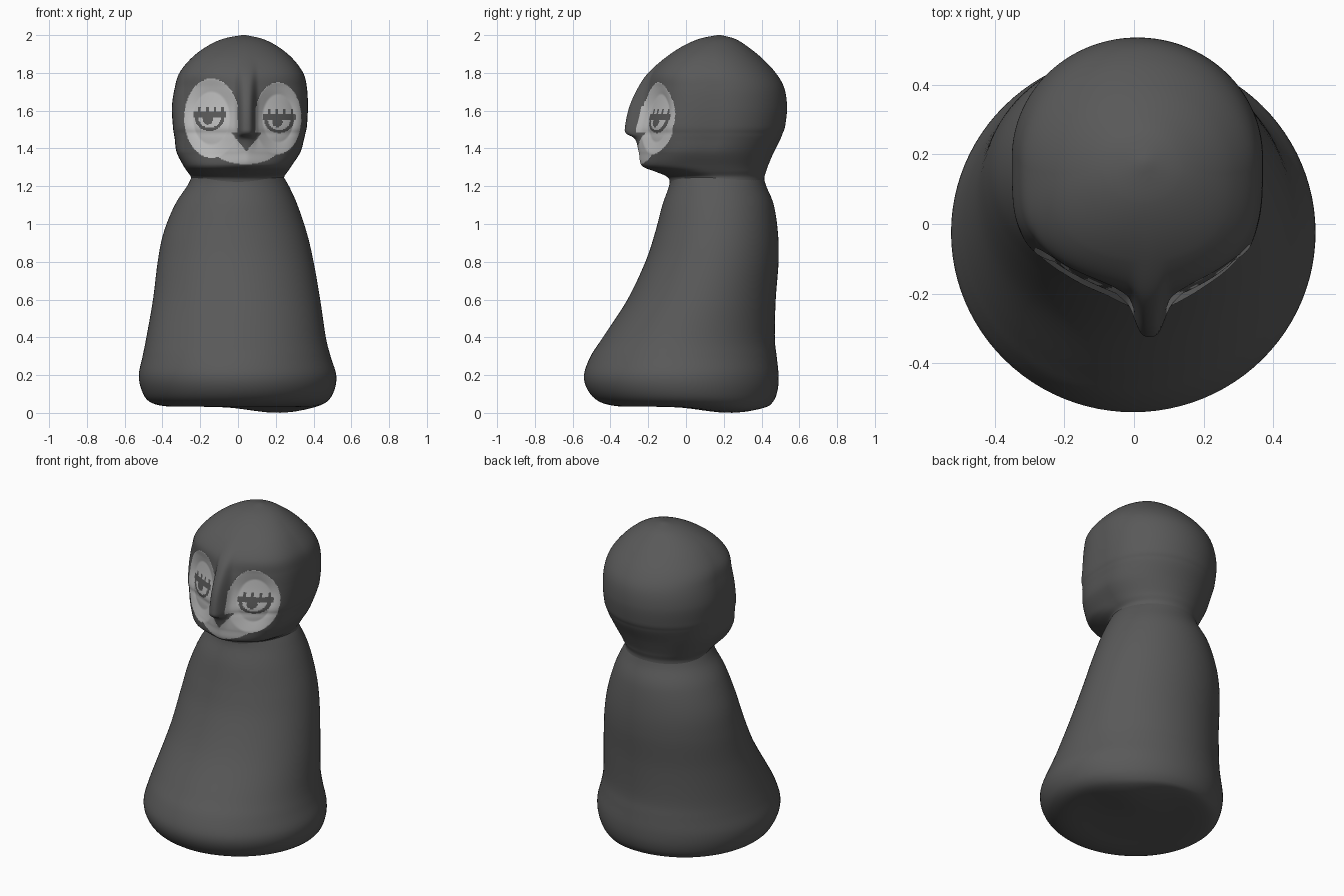
import bpy
import bmesh
from math import cos, sin, exp, pi, hypot

cube = bpy.data.objects.get("Cube")
if cube:
    bpy.data.objects.remove(cube, do_unlink=True)


def material(name, value):
    mat = bpy.data.materials.new(name)
    mat.use_nodes = True
    colour = (value, value, value, 1)
    mat.diffuse_color = colour
    bsdf = mat.node_tree.nodes["Principled BSDF"]
    bsdf.inputs["Base Color"].default_value = colour
    bsdf.inputs["Roughness"].default_value = 0.7
    return mat


CHARCOAL = material("charcoal", 0.1)
PALE = material("pale_grey", 0.5)


def refine(keys, step):
    """Smooth spline through the key rings."""
    rings = []
    for i in range(len(keys) - 1):
        a, b, c, d = (keys[max(i - 1, 0)], keys[i], keys[i + 1],
                      keys[min(i + 2, len(keys) - 1)])
        count = max(4, round(abs(c[0] - b[0]) / step))
        for k in range(count):
            t = k / count
            rings.append([q + 0.5 * t * (r - p + t * (2 * p - 5 * q + 4 * r - s
                                                      + t * (3 * (q - r) + s - p)))
                          for p, q, r, s in zip(a, b, c, d)])
    rings.append(list(keys[-1]))
    return rings


def loft(name, rings, segments, place, paint=None):
    """Skin a stack of rings; place gives each point, paint picks the pale faces."""
    bm = bmesh.new()
    loops = [[bm.verts.new(place(ring, 2 * pi * j / segments)) for j in range(segments)]
             for ring in rings]
    for low, high in zip(loops, loops[1:]):
        for j in range(segments):
            k = (j + 1) % segments
            bm.faces.new((low[j], low[k], high[k], high[j]))
    bm.faces.new(loops[0][::-1])
    bm.faces.new(loops[-1])
    for face in bm.faces:
        face.smooth = True
        if paint and paint(face.calc_center_median()):
            face.material_index = 1
    mesh = bpy.data.meshes.new(name)
    bm.to_mesh(mesh)
    bm.free()
    mesh.materials.append(CHARCOAL)
    mesh.materials.append(PALE)
    obj = bpy.data.objects.new(name, mesh)
    bpy.context.collection.objects.link(obj)
    return obj


# Body: z, left edge, right edge, front edge, back edge
BODY = [
    (0.035, -0.02, 0.02, -0.02, 0.02),
    (0.035, -0.22, 0.22, -0.22, 0.24),
    (0.035, -0.38, 0.39, -0.36, 0.41),
    (0.06, -0.47, 0.47, -0.46, 0.46),
    (0.12, -0.51, 0.51, -0.52, 0.485),
    (0.2, -0.525, 0.52, -0.54, 0.49),
    (0.3, -0.505, 0.49, -0.505, 0.48),
    (0.4, -0.485, 0.465, -0.44, 0.47),
    (0.6, -0.45, 0.435, -0.31, 0.475),
    (0.8, -0.425, 0.4, -0.215, 0.49),
    (0.95, -0.395, 0.365, -0.165, 0.487),
    (1.1, -0.335, 0.315, -0.125, 0.465),
    (1.2, -0.27, 0.27, -0.09, 0.425),
    (1.25, -0.245, 0.24, -0.085, 0.41),
]


def body_point(ring, angle):
    z, left, right, front, back = ring
    x = (left + right) / 2 + (right - left) / 2 * cos(angle)
    y = (front + back) / 2 + (back - front) / 2 * sin(angle)
    # The underside sags into one low foot
    if z < 0.12:
        z -= 0.033 * exp(-(hypot(x - 0.2, y - 0.22) / 0.2) ** 2) * (0.12 - z) / 0.085
    return x, y, z


# Head: z, left, right, front, back, wedge strength, nose strength
HEAD = [
    (1.22, -0.25, 0.25, -0.085, 0.415, 0, 0),
    (1.25, -0.25, 0.245, -0.1, 0.415, 0, 0),
    (1.28, -0.27, 0.265, -0.17, 0.425, 0.4, 0),
    (1.31, -0.29, 0.285, -0.235, 0.435, 0.8, 0),
    (1.38, -0.325, 0.33, -0.25, 0.465, 1, 0),
    (1.45, -0.335, 0.35, -0.27, 0.5, 1, 0.25),
    (1.48, -0.34, 0.357, -0.318, 0.512, 1, 1),
    (1.52, -0.345, 0.365, -0.322, 0.525, 1, 1),
    (1.62, -0.35, 0.37, -0.3, 0.535, 1, 1),
    (1.72, -0.335, 0.365, -0.255, 0.52, 0.9, 0.6),
    (1.8, -0.31, 0.345, -0.2, 0.475, 0.6, 0.2),
    (1.88, -0.245, 0.285, -0.11, 0.4, 0.3, 0),
    (1.94, -0.165, 0.21, -0.02, 0.325, 0.1, 0),
    (1.98, -0.08, 0.13, 0.07, 0.26, 0, 0),
    (2.0, 0.02, 0.04, 0.165, 0.185, 0, 0),
]
NOSE_X = 0.045
# Face patches: centre x, centre z, half width, half height
LOBES = [(-0.14, 1.56, 0.145, 0.21), (0.212, 1.56, 0.123, 0.19)]
CHIN = (0.04, 1.44, 0.2, 0.125)
EYES = [(-0.15, 1.562), (0.218, 1.55)]


def reach(patch, x, z):
    return hypot((x - patch[0]) / patch[2], (z - patch[1]) / patch[3])


def head_point(ring, angle):
    z, left, right, front, back, wedge, nose = ring
    wedge, nose = max(wedge, 0), max(nose, 0)
    mid_y = back - 0.62 * (right - left) / 1.3
    mid_y = min(mid_y, (front + back) / 2 + 0.1)
    x = (left + right) / 2 + (right - left) / 2 * cos(angle)
    if sin(angle) >= 0:
        return x, mid_y + (back - mid_y) * sin(angle), z
    # Front half: boxy sides, a shallow wedge, then the nose ridge
    power = 2 + 2 * min(wedge, 1)
    base = front + 0.13 * wedge + 0.065 * nose
    bulge = max(0, 1 - abs(cos(angle)) ** power) ** (1 / power)
    y = mid_y - (mid_y - base) * bulge
    y -= 0.13 * wedge * max(0, 1 - hypot(x - NOSE_X, 0.02) / 0.31 + 0.065)
    y -= 0.065 * nose * exp(-((x - NOSE_X) / 0.045) ** 4)
    # Hollow eye discs
    dip = max(1 - reach(lobe, x, z) for lobe in LOBES)
    return x, y + 0.025 * min(1, max(0, dip * 3)), z


def eye_ink(dx, dz):
    if abs(dx) < 0.087 and 0 < dz < 0.03:
        return True                                        # upper lid
    if abs(dx) < 0.085 and 0.03 <= dz < 0.06:
        return (dx + 0.1) % 0.04 < 0.014                   # lashes
    if dz <= 0:
        ring = hypot(dx / 0.078, dz / 0.068)
        return 0.76 < ring < 1 or hypot(dx + 0.01, dz + 0.008) < 0.028
    return False


def is_pale(p):
    x, z = p.x, p.z
    if p.y > 0.08:
        return False
    inside = any(reach(lobe, x, z) < 1 for lobe in LOBES) or reach(CHIN, x, z) < 1
    off = abs(x - NOSE_X)
    nose = z > 1.47 and off < 0.047
    beak = 1.385 < z < 1.485 and off < 0.065 * (z - 1.385) / 0.08
    ink = any(eye_ink(x - ex, z - ez) for ex, ez in EYES)
    return inside and not (nose or beak or ink)


loft("body", refine(BODY, 0.02), 96, body_point)
loft("head", refine(HEAD, 0.006), 400, head_point, is_pale)
